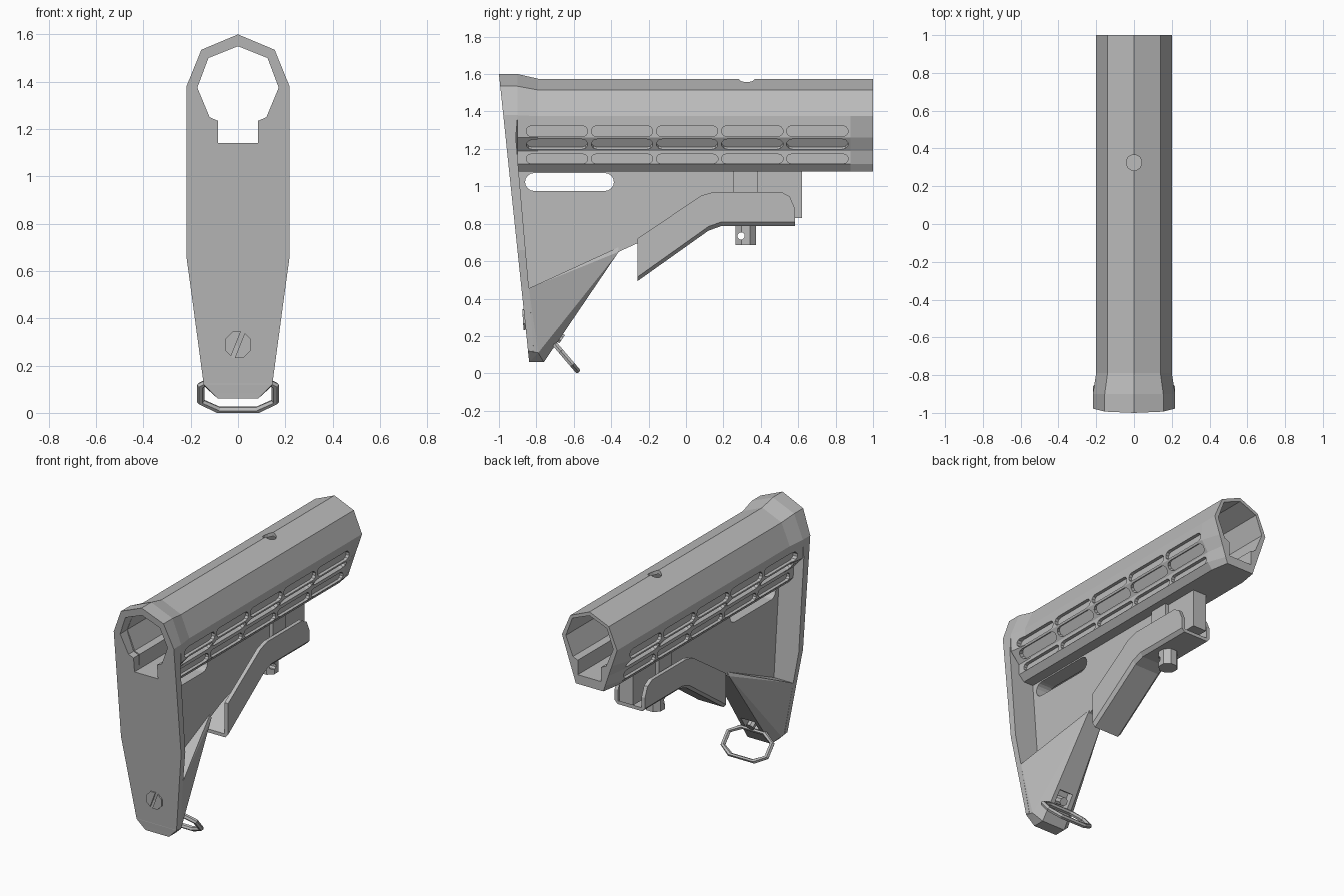
import bpy, bmesh, math
from mathutils import Vector, Matrix

if "Cube" in bpy.data.objects:
    bpy.data.objects.remove(bpy.data.objects["Cube"])

grey = bpy.data.materials.new("grey polymer")
grey.diffuse_color = (0.5, 0.5, 0.5, 1)
grey.use_nodes = True
grey.node_tree.nodes["Principled BSDF"].inputs["Base Color"].default_value = grey.diffuse_color


def finish(name, bm):
    """Turn a bmesh into a flat-shaded grey object."""
    bmesh.ops.recalc_face_normals(bm, faces=bm.faces)
    me = bpy.data.meshes.new(name)
    bm.to_mesh(me)
    bm.free()
    me.materials.append(grey)
    ob = bpy.data.objects.new(name, me)
    bpy.context.collection.objects.link(ob)
    return ob


def add_loft(bm, rings):
    """Skin a list of equal-length closed rings and cap both ends."""
    vs = [[bm.verts.new(p) for p in r] for r in rings]
    n = len(vs[0])
    for a, b in zip(vs, vs[1:]):
        for i in range(n):
            j = (i + 1) % n
            bm.faces.new((a[i], a[j], b[j], b[i]))
    bm.faces.new(vs[0])
    bm.faces.new(vs[-1][::-1])


def loft(name, rings):
    bm = bmesh.new()
    add_loft(bm, rings)
    return finish(name, bm)


def mirror(half):
    """Right half outline (x, z), top to bottom, closed over to the left."""
    return half + [(-x, z) for x, z in reversed(half) if x > 0]


def side_prism(name, profile, x0, x1):
    """Extrude a (y, z) profile across x."""
    return loft(name, [[(x, y, z) for y, z in profile] for x in (x0, x1)])


def box(name, lo, hi):
    return side_prism(name, [(lo[1], lo[2]), (hi[1], lo[2]), (hi[1], hi[2]), (lo[1], hi[2])], lo[0], hi[0])


def rod(name, p0, p1, r, n=8):
    p0, p1 = Vector(p0), Vector(p1)
    bm = bmesh.new()
    rot = (p1 - p0).to_track_quat('Z', 'Y').to_matrix().to_4x4()
    bmesh.ops.create_cone(bm, cap_ends=True, segments=n, radius1=r, radius2=r, depth=(p1 - p0).length,
                          matrix=Matrix.Translation((p0 + p1) / 2) @ rot @ Matrix.Rotation(math.pi / n, 4, 'Z'))
    return finish(name, bm)


def cut(ob, cutter, keep=False):
    m = ob.modifiers.new("cut", 'BOOLEAN')
    m.operation, m.solver, m.object = 'DIFFERENCE', 'EXACT', cutter
    bpy.context.view_layer.objects.active = ob
    bpy.ops.object.modifier_apply(modifier=m.name)
    if not keep:
        bpy.data.objects.remove(cutter)


def stadium(cy, length, r, n=5):
    """Rounded slot outline as (along, across) pairs."""
    pts = []
    for s in (1, -1):
        for i in range(n + 1):
            a = -math.pi / 2 + math.pi * i / n
            pts.append((cy + s * (length / 2 - r + r * math.cos(a)), s * r * math.sin(a)))
    return pts


# Receiver tube: flared at the butt, tapered lower edge at the open end
flare = [(0, 1.6), (.155, 1.535), (.218, 1.38), (.218, 1.26), (.155, 1.19), (.155, 1.12), (.12, 1.08)]
body = [(0, 1.575), (.14, 1.515), (.2, 1.375), (.2, 1.26), (.155, 1.19), (.155, 1.12), (.12, 1.08)]
end = [(0, 1.575), (.14, 1.515), (.2, 1.375), (.161, 1.26), (.137, 1.19), (.113, 1.12), (.1, 1.08)]
tube = loft("tube", [[(x, y, z) for x, z in mirror(s)]
                     for y, s in ((-.9, flare), (-.79, body), (.88, body), (1, end))])

# Butt plate: slanted slab with tapered foot
butt = [(0, 1.6), (.155, 1.535), (.218, 1.38), (.218, 1.26), (.218, .66), (.19, .455), (.145, .12), (.085, .06)]
front_y = lambda z: -1 + (1.6 - z) * .105
back_y = lambda z: -.9 if z > 1.27 else -.84 - (min(1.26, max(z, .455)) - .455) * .087
rear = lambda z: max(back_y(z), front_y(z) + .03)
plate = loft("butt_plate", [[(x, f(z), z) for x, z in mirror(butt)] for f in (front_y, rear)])

# Bore with keyway through both
hole = [(0, 1.55), (.125, 1.5), (.172, 1.375), (.12, 1.25), (.085, 1.235), (.085, 1.14)]
bore = loft("bore_cutter", [[(x, y, z) for x, z in mirror(hole)] for y in (-1.2, 1.2)])
cut(tube, bore, True)
cut(plate, bore)
cut(tube, rod("hole_cutter", (0, .325, 1.52), (0, .325, 1.7), .042, 12))

# Three rows of five recessed grip slots on each side
bm = bmesh.new()
for side in (1, -1):
    for fx, fz, nx, nz, r in ((.2, 1.295, 1, 0, .029), (.1775, 1.225, .84, -.54, .032), (.155, 1.147, 1, 0, .025)):
        for k in range(5):
            outline = stadium(-.69 + .348 * k, .33, r)
            add_loft(bm, [[(side * (fx + nx * d - nz * v), y, fz + nz * d + nx * v) for y, v in outline]
                          for d in (-.022, .03)])
cut(tube, finish("slot_cutter", bm))

# Central web with sling slot
web = side_prism("web", [(-.9, 1.1), (.62, 1.1), (.62, .83), (.14, .83), (-.25, .7), (-.36, .65), (-.5, .5),
                         (-.84, .4)], -.05, .05)
cut(web, side_prism("sling_cutter", [(y, 1.023 + v) for y, v in stadium(-.623, .475, .048, 8)], -.3, .3))

# Lower toe: solid wedge tapering into the web
toe_pts = [(.19, -.84, .455), (.145, -.845, .12), (.085, -.838, .06), (.085, -.76, .06), (.14, -.79, .11),
           (.06, -.36, .65), (.05, -.36, .675)]
bm = bmesh.new()
for x, y, z in toe_pts:
    for s in (1, -1):
        bm.verts.new((s * x, y, z))
bmesh.ops.convex_hull(bm, input=bm.verts)
bmesh.ops.dissolve_limit(bm, angle_limit=.01, verts=bm.verts, edges=bm.edges)
toe = finish("toe", bm)

# Swivel recess, stud and wire loop
along, out = Vector((0, .561, .828)), Vector((0, .828, -.561))
base = Vector((0, -.672, .19))
pocket = [base + along * a + Vector((x, 0, 0)) for a, x in ((-.06, -.05), (.06, -.05), (.06, .05), (-.06, .05))]
cut(toe, loft("pocket_cutter", [[p + out * d for p in pocket] for d in (-.05, .05)]))
rod("swivel_stud", base - out * .06, base + out * .012, .028)
ring_c, slope = Vector((0, -.638, .082)), Vector((0, .65, -.76))
normal = Vector((0, .76, .65))
path = [(.085, .09), (.158, .045), (.158, -.045), (.085, -.09), (-.085, -.09), (-.158, -.045), (-.158, .045),
        (-.085, .09)]
bm = bmesh.new()
loops = []
for x, s in path:
    d = Vector((x, 0, 0)) + slope * s
    o = d.normalized()
    loops.append([bm.verts.new(ring_c + d + (o * math.cos(a) + normal * math.sin(a)) * .016)
                  for a in [math.tau * i / 6 for i in range(6)]])
for i, a in enumerate(loops):
    b = loops[(i + 1) % len(loops)]
    for j in range(6):
        k = (j + 1) % 6
        bm.faces.new((a[j], a[k], b[k], b[j]))
finish("swivel_loop", bm)

# Slotted screw in the butt plate
screw = rod("butt_screw", (0, -.84, .29), (0, -.872, .288), .06)
slit = box("slit_cutter", (-.009, -.95, -.1), (.009, -.862, .1))
slit.matrix_world = Matrix.Translation((0, 0, .29)) @ Matrix.Rotation(math.radians(22), 4, 'Y')
bpy.context.view_layer.update()
cut(screw, slit)

# Adjustment lever: open-topped channel with a chamfered floor
top = [(-.26, .72), (.08, .95), (.15, .97), (.51, .97), (.555, .945), (.583, .88)]
low = [(.583, .81), (.19, .81), (.12, .785), (-.26, .515)]
for s in (1, -1):
    side_prism("lever_wall", top + low, s * .085, s * .11)
floor = [(-.26, .515), (.12, .785), (.19, .81), (.583, .81)]
loft("lever_floor", [[(-.11, y, z), (.11, y, z), (.09, y, z - .022), (-.09, y, z - .022)] for y, z in floor])

# Lever pin, its guide block and lower nut
box("pin_guide", (-.075, .255, .81), (.075, .385, 1.1))
nut = rod("pin_nut", (0, .32, .685), (0, .32, .82), .06)
cut(nut, rod("nut_hole_cutter", (-.2, .295, .735), (.2, .295, .735), .02))
